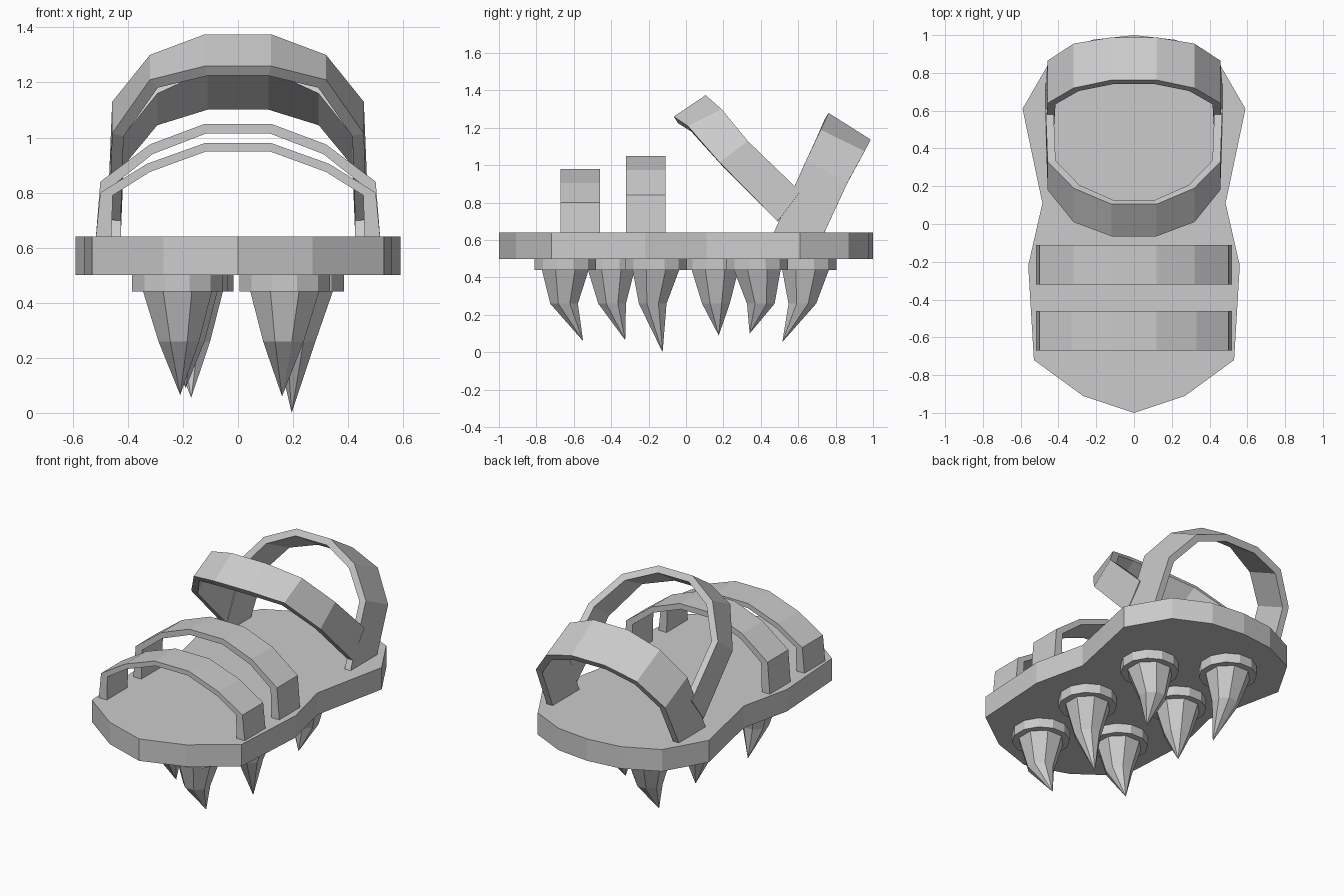
import bpy, bmesh
from math import cos, sin, tau

if "Cube" in bpy.data.objects:
    bpy.data.objects.remove(bpy.data.objects["Cube"])


def make(name, verts, faces, recalc=True):
    me = bpy.data.meshes.new(name)
    me.from_pydata(verts, [], faces)
    ob = bpy.data.objects.new(name, me)
    bpy.context.collection.objects.link(ob)
    if recalc:
        bm = bmesh.new()
        bm.from_mesh(me)
        bmesh.ops.recalc_face_normals(bm, faces=bm.faces[:])
        bm.to_mesh(me)
        bm.free()
    return ob


def loft(name, rings, tip=None):
    """Closed solid from stacked rings, optionally ending in a point."""
    n = len(rings[0])
    verts = [p for r in rings for p in r]
    faces = [tuple(range(n))]
    for k in range(len(rings) - 1):
        for i in range(n):
            j = (i + 1) % n
            faces.append((k*n + i, k*n + j, (k+1)*n + j, (k+1)*n + i))
    last = (len(rings) - 1) * n
    if tip:
        verts.append(tip)
        faces += [(last + i, last + (i + 1) % n, len(verts) - 1) for i in range(n)]
    else:
        faces.append(tuple(range(last, last + n)))
    return make(name, verts, faces)


def mirrored(half):
    """Right half of an arch, followed by its mirror image."""
    return half + [(-p[0], *p[1:]) for p in reversed(half)]


# sole: mirrored outline, extruded
side = [(0.27, -0.91), (0.53, -0.72), (0.56, -0.22), (0.485, 0.11),
        (0.59, 0.61), (0.44, 0.87), (0.22, 0.975)]
outline = [(0, -1)] + side + [(0, 1)] + [(-x, y) for x, y in reversed(side)]
loft("sole", [[(x, y, z) for x, y in outline] for z in (0.5, 0.64)])


# toe straps: arch profile extruded along y
def toe_strap(name, y0, y1, outer, inner):
    prof = mirrored(outer) + mirrored(inner)[::-1]
    n = len(outer) * 2
    verts = [(x, y, z) for y in (y0, y1) for x, z in prof]
    m = len(prof)
    faces = []
    for i in range(n - 1):
        a, b, c, d = i, i + 1, m - 2 - i, m - 1 - i
        faces += [(a, b, c, d), (a + m, b + m, c + m, d + m)]
    for i in range(m):
        j = (i + 1) % m
        faces.append((i, j, j + m, i + m))
    make(name, verts, faces)


toe_strap("front_toe_strap", -0.67, -0.46,
          [(0.517, 0.63), (0.50, 0.80), (0.33, 0.905), (0.12, 0.98)],
          [(0.46, 0.63), (0.455, 0.79), (0.32, 0.875), (0.115, 0.95)])
toe_strap("rear_toe_strap", -0.32, -0.11,
          [(0.517, 0.63), (0.50, 0.84), (0.32, 0.975), (0.12, 1.05)],
          [(0.46, 0.63), (0.455, 0.825), (0.31, 0.94), (0.115, 1.015)])


# tilted straps: strip between upper and lower edges, given thickness
def tilted_strap(name, stations, flip):
    st = mirrored(stations)
    verts = []
    for x, uy, uz, ly, lz in st:
        # a mirrored arch only changes the sign of x
        verts += [(x, uy, uz), (x, ly, lz)]
    faces = []
    for i in range(len(st) - 1):
        f = (2*i, 2*i + 1, 2*i + 3, 2*i + 2)
        faces.append(f[::-1] if flip else f)
    ob = make(name, verts, faces, recalc=False)
    mod = ob.modifiers.new("thickness", 'SOLIDIFY')
    mod.thickness = 0.042
    mod.offset = -1
    mod.use_even_offset = True


tilted_strap("instep_strap", [
    (0.468, 0.61, 0.86, 0.49, 0.70), (0.457, 0.33, 1.13, 0.18, 1.015),
    (0.32, 0.19, 1.30, 0.01, 1.21), (0.12, 0.105, 1.375, -0.065, 1.26)], True)
tilted_strap("heel_strap", [
    (0.468, 0.465, 0.63, 0.735, 0.63), (0.457, 0.64, 1.02, 0.865, 0.91),
    (0.32, 0.72, 1.19, 0.955, 1.075), (0.12, 0.762, 1.28, 0.988, 1.137)], False)


# cleats: round base with a bent spike
def ring(x, y, z, r, n):
    return [(x + r*cos(tau*(i + 0.5)/n), y + r*sin(tau*(i + 0.5)/n), z) for i in range(n)]


cleats = [  # base x, base y, bend y, tip x, tip y, tip z
    (0.17, -0.645, -0.652, 0.16, -0.55, 0.06),
    (-0.22, -0.40, -0.395, -0.21, -0.325, 0.065),
    (0.22, -0.16, -0.178, 0.195, -0.125, 0.0),
    (-0.20, 0.155, 0.16, -0.19, 0.175, 0.09),
    (0.20, 0.38, 0.40, 0.19, 0.34, 0.10),
    (-0.18, 0.64, 0.622, -0.17, 0.515, 0.055)]
for k, (x, y, by, tx, ty, tz) in enumerate(cleats, 1):
    loft(f"cleat_base_{k}", [ring(x, y, z, 0.17, 12) for z in (0.51, 0.44)])
    loft(f"cleat_spike_{k}", [ring(x, y, 0.45, 0.138, 8),
                              ring((x + tx)/2, by, 0.26, 0.08, 8)], (tx, ty, tz))
